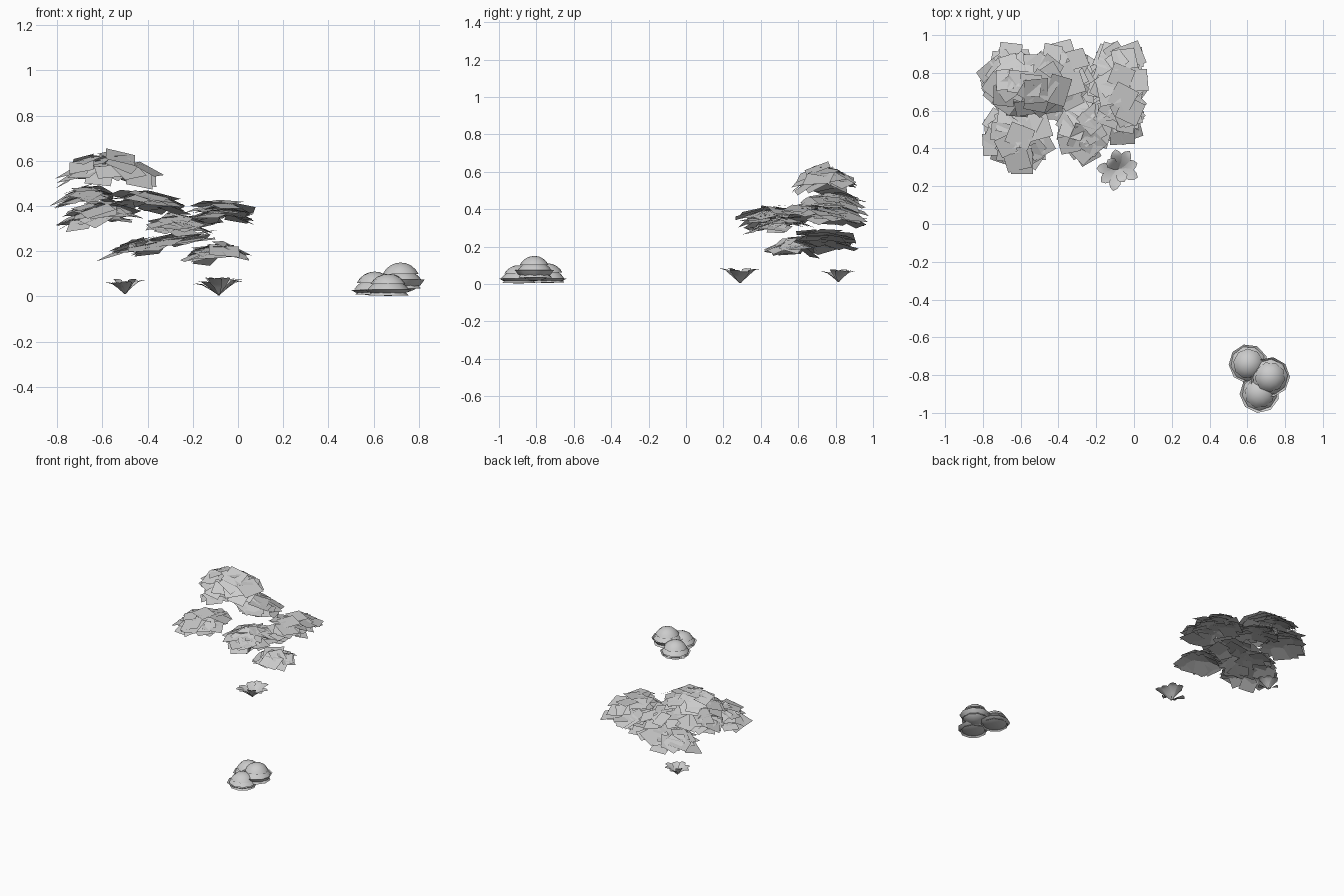
import bpy, bmesh, math, random
from mathutils import Vector, Matrix

if "Cube" in bpy.data.objects:
    bpy.data.objects.remove(bpy.data.objects["Cube"])

random.seed(11)
grey = bpy.data.materials.new("foliage_grey")
grey.diffuse_color = (0.6, 0.6, 0.6, 1)
grey.use_nodes = True
grey.node_tree.nodes["Principled BSDF"].inputs["Base Color"].default_value = grey.diffuse_color


def finish(bm, name, smooth=None):
    mesh = bpy.data.meshes.new(name)
    bm.to_mesh(mesh)
    bm.free()
    mesh.materials.append(grey)
    ob = bpy.data.objects.new(name, mesh)
    bpy.context.collection.objects.link(ob)
    if smooth:
        bpy.context.view_layer.objects.active = ob
        ob.select_set(True)
        bpy.ops.object.shade_smooth_by_angle(angle=math.radians(smooth))
        ob.select_set(False)
    return ob


# Canopy: flat, tilted pads of overlapping square leaf cards
def leaf_cluster(name, centre, rx, ry, thick, slope=(0, 0), count=30, dome=0.03):
    bm = bmesh.new()
    cx, cy, cz = centre
    for i in range(count):
        # even sunflower spread across the pad
        t = math.sqrt((i + 0.5) / count)
        a = i * 2.39996 + random.uniform(-0.4, 0.4)
        size = random.uniform(0.046, 0.066)
        u, v = t * math.cos(a), t * math.sin(a)
        px, py = u * (rx - 0.06), v * (ry - 0.06)
        pz = dome * (0.5 - t * t) + slope[0] * px + slope[1] * py
        pz += random.uniform(-0.5, 0.5) * thick
        normal = Vector((2 * dome * u / rx - slope[0] + random.gauss(0, 0.1),
                         2 * dome * v / ry - slope[1] + random.gauss(0, 0.1), 1))
        frame = normal.to_track_quat('Z', 'Y').to_matrix().to_4x4()
        place = (Matrix.Translation((cx + px, cy + py, cz + pz)) @ frame
                 @ Matrix.Rotation(random.uniform(0, math.pi), 4, 'Z'))
        w = size * random.uniform(0.95, 1.25)
        bm.faces.new([bm.verts.new(place @ Vector((x * w, y * size, 0)))
                      for x, y in ((-1, -1), (1, -1), (1, 1), (-1, 1))])
    finish(bm, name)


leaf_cluster("canopy_top", (-0.57, 0.735, 0.565), 0.25, 0.19, 0.06, (-0.04, 0.06), 42, 0.07)
leaf_cluster("canopy_back_left", (-0.67, 0.78, 0.45), 0.145, 0.19, 0.045, (0.08, -0.03), 26)
leaf_cluster("canopy_front_left", (-0.62, 0.465, 0.365), 0.20, 0.20, 0.06, (0.08, 0.03), 40, 0.04)
leaf_cluster("canopy_back_middle", (-0.39, 0.79, 0.425), 0.19, 0.19, 0.05, (-0.15, -0.1), 32)
leaf_cluster("canopy_right", (-0.08, 0.73, 0.375), 0.17, 0.27, 0.065, (0.03, -0.1), 46)
leaf_cluster("canopy_front_middle", (-0.27, 0.49, 0.325), 0.16, 0.17, 0.05, (-0.05, 0.06), 28)
leaf_cluster("canopy_low_left", (-0.34, 0.73, 0.24), 0.27, 0.19, 0.045, (0.17, -0.05), 42, 0.02)
leaf_cluster("canopy_low_right", (-0.09, 0.56, 0.20), 0.16, 0.16, 0.045, (0, 0.06), 28, 0.035)


# Ground plants: rosettes of folded, arching pointed leaves
def rosette(name, centre, radius, height, leaves, turn):
    bm = bmesh.new()
    # (distance, height, half width) along a leaf
    outline = ((0.0, 0.0, 0.04), (0.3, 0.38, 0.18), (0.65, 0.75, 0.27),
               (0.87, 0.83, 0.17), (1.0, 0.82, 0.0))
    for i in range(leaves):
        inner = i % 4 == 3
        reach = radius * (0.65 if inner else random.uniform(0.9, 1.08))
        lift = height * (1.1 if inner else random.uniform(0.7, 1.1))
        spin = Matrix.Rotation(turn + math.tau * i / leaves, 4, 'Z')
        rows = []
        for d, z, w in outline:
            half = w * radius
            pts = ((d * reach, -half, z * lift + half * 0.15),
                   (d * reach, 0, z * lift),
                   (d * reach, half, z * lift + half * 0.15))
            if w == 0:
                pts = (pts[1],)
            rows.append([bm.verts.new(spin @ Vector(p) + Vector(centre)) for p in pts])
        for low, high in zip(rows, rows[1:]):
            for k in range(2):
                if len(high) == 1:
                    bm.faces.new((low[k], high[0], low[k + 1]))
                else:
                    bm.faces.new((low[k], high[k], high[k + 1], low[k + 1]))
    for f in bm.faces:
        f.normal_update()
        if f.normal.z < 0:
            f.normal_flip()
    finish(bm, name, 40)


rosette("front_plant", (-0.085, 0.29, 0.004), 0.115, 0.085, 9, 0.3)
rosette("back_plant", (-0.50, 0.815, 0.01), 0.095, 0.072, 8, 0.1)


# Bush: three mounds of shallow upright caps; negative heights make bowls beneath
def mound(name, x, y, caps, turn):
    bm = bmesh.new()
    sides = 9
    flat = math.cos(math.radians(65))
    for j, (rim_z, radius, height) in enumerate(caps):
        apex = bm.verts.new((x, y, rim_z + height))
        last = None
        for angle in (16, 32, 49, 65):
            r = radius * math.sin(math.radians(angle)) / math.sin(math.radians(65))
            z = rim_z + height * (math.cos(math.radians(angle)) - flat) / (1 - flat)
            ring = []
            for k in range(sides):
                a = turn + j * 0.3 + math.tau * k / sides
                ring.append(bm.verts.new((x + r * math.cos(a), y + r * math.sin(a), z)))
            for k in range(sides):
                n = (k + 1) % sides
                face = (apex, ring[k], ring[n]) if last is None else \
                    (last[k], ring[k], ring[n], last[n])
                bm.faces.new(face if height > 0 else face[::-1])
            last = ring
    finish(bm, name, 60)


mound("bush_left", 0.605, -0.74,
      ((0.06, 0.08, 0.05), (0.03, 0.093, 0.05), (0.008, 0.09, 0.04), (0.028, 0.104, -0.024)), 0.2)
mound("bush_right", 0.72, -0.81,
      ((0.1, 0.08, 0.05), (0.07, 0.095, 0.05), (0.035, 0.093, 0.05), (0.075, 0.106, -0.06)), 0.5)
mound("bush_front", 0.665, -0.895,
      ((0.055, 0.08, 0.045), (0.03, 0.093, 0.045), (0.005, 0.09, 0.04), (0.03, 0.106, -0.028)), 0.9)
